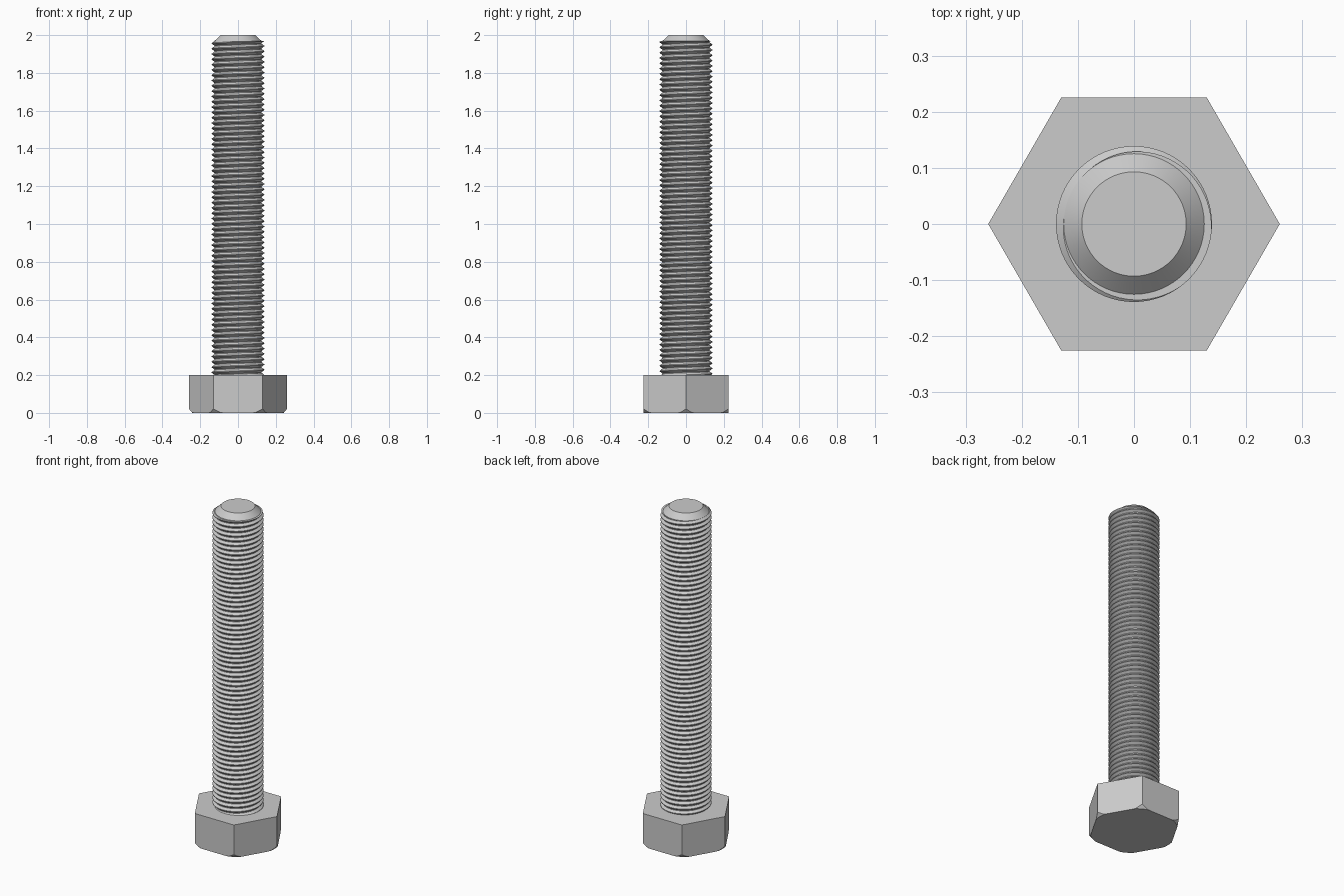
import bpy, bmesh, math

cube = bpy.data.objects.get("Cube")
if cube:
    bpy.data.objects.remove(cube, do_unlink=True)

steel = bpy.data.materials.new("steel_grey")
steel.use_nodes = True
GREY = (0.6, 0.6, 0.6, 1)
steel.diffuse_color = GREY
steel.node_tree.nodes["Principled BSDF"].inputs["Base Color"].default_value = GREY

HEAD_TOP = 0.2
FLAT = 0.225            # half the width across the flats
MINOR, MAJOR = 0.1253, 0.139
PITCH = 0.0281
THREAD_TOP = 1.968
SEGS = 64


def finish(bm, name):
    bmesh.ops.recalc_face_normals(bm, faces=bm.faces)
    mesh = bpy.data.meshes.new(name)
    bm.to_mesh(mesh)
    bm.free()
    mesh.materials.append(steel)
    ob = bpy.data.objects.new(name, mesh)
    bpy.context.collection.objects.link(ob)
    bpy.ops.object.select_all(action='DESELECT')
    ob.select_set(True)
    bpy.context.view_layer.objects.active = ob
    bpy.ops.object.shade_smooth_by_angle(angle=math.radians(30))
    return ob


def lathe(name, section, n):
    """Stack closed rings; section(angle) lists (radius, z) from bottom to top."""
    bm = bmesh.new()
    cols = []
    for j in range(n):
        a = math.tau * j / n
        cols.append([bm.verts.new((r * math.cos(a), r * math.sin(a), z)) for r, z in section(a)])
    for j in range(n):
        c, d = cols[j], cols[(j + 1) % n]
        for i in range(len(c) - 1):
            bm.faces.new((c[i], d[i], d[i + 1], c[i + 1]))
    bm.faces.new([c[0] for c in reversed(cols)])
    bm.faces.new([c[-1] for c in cols])
    bmesh.ops.remove_doubles(bm, verts=bm.verts, dist=1e-5)
    bmesh.ops.dissolve_limit(bm, angle_limit=math.radians(0.5), verts=bm.verts, edges=bm.edges)
    return finish(bm, name)


# Hexagonal head with its lower corners turned off by a cone
def head_section(a):
    hex_r = FLAT / math.cos(a % (math.pi / 3) - math.pi / 6)
    face_r = 0.242
    return [(min(hex_r, face_r), 0),
            (hex_r, max(0, (hex_r - face_r) * 1.2)),
            (hex_r, HEAD_TOP)]


lathe("hex_head", head_section, 96)

# Chamfered tip of the shank
lathe("shank_tip", lambda a: [(MINOR, THREAD_TOP), (0.093, 2.0)], SEGS)

# Threaded shank: a right-hand helix of root and crest lands
bm = bmesh.new()
profile = [(MINOR, -0.4375), (MAJOR, -0.0625), (MAJOR, 0.0625), (MINOR, 0.4375)]
turns = int((THREAD_TOP - HEAD_TOP) / PITCH) + 5
start = THREAD_TOP + PITCH / 12 - (turns - 2) * PITCH   # crest runs out front right
rows = []
for s in range(turns * SEGS + 1):
    a = math.tau * s / SEGS
    rows.append([bm.verts.new((r * math.cos(a), r * math.sin(a), start + PITCH * (s / SEGS + t)))
                 for r, t in profile])
for s in range(len(rows) - 1):
    p, q = rows[s], rows[s + 1]
    for i in range(3):
        bm.faces.new((p[i], q[i], q[i + 1], p[i + 1]))
    if s + 1 + SEGS < len(rows):
        bm.faces.new((p[3], q[3], rows[s + 1 + SEGS][0], rows[s + SEGS][0]))

# Trim the helix square at both ends and close it
for z, n in ((THREAD_TOP, 1), (HEAD_TOP - 0.01, -1)):
    bmesh.ops.bisect_plane(bm, geom=bm.verts[:] + bm.edges[:] + bm.faces[:],
                           plane_co=(0, 0, z), plane_no=(0, 0, n), clear_outer=True)
    rim = [e for e in bm.edges if e.is_boundary and all(abs(v.co.z - z) < 1e-4 for v in e.verts)]
    bmesh.ops.holes_fill(bm, edges=rim, sides=0)
finish(bm, "threaded_shank")
